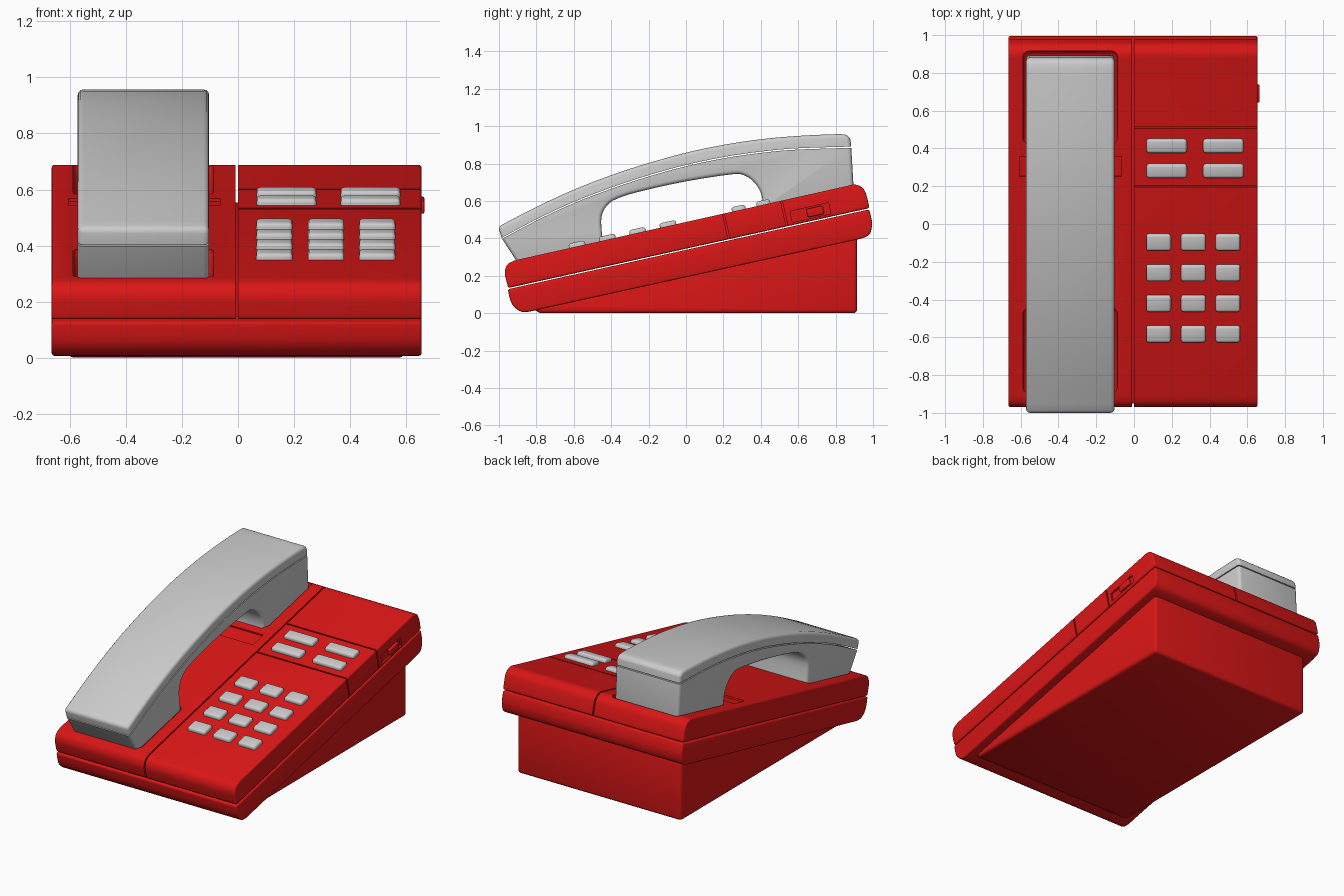
import bpy, bmesh, math
from mathutils import Matrix, Vector

if "Cube" in bpy.data.objects:
    bpy.data.objects.remove(bpy.data.objects["Cube"])

TILT = math.radians(12.6)
RED = bpy.data.materials.new("red_plastic")
RED.diffuse_color = (0.7, 0.008, 0.008, 1)
RED.use_nodes = True
RED.node_tree.nodes["Principled BSDF"].inputs["Base Color"].default_value = RED.diffuse_color


def spline(pts, n=4):
    """Smooth curve through (y, z) points."""
    p = [Vector(q) for q in pts]
    p = [2 * p[0] - p[1]] + p + [2 * p[-1] - p[-2]]
    out = []
    for i in range(1, len(p) - 2):
        a, b, c, d = p[i - 1:i + 3]
        for k in range(n):
            t = k / n
            out.append(0.5 * (2 * b + (c - a) * t + (2 * a - 5 * b + 4 * c - d) * t * t
                              + (3 * b - a - 3 * c + d) * t ** 3))
    return out + [p[-2]]


def new_object(name, bm, bevel=0, mat=None, segments=3):
    bmesh.ops.recalc_face_normals(bm, faces=bm.faces[:])
    me = bpy.data.meshes.new(name)
    bm.to_mesh(me)
    bm.free()
    ob = bpy.data.objects.new(name, me)
    bpy.context.collection.objects.link(ob)
    if mat:
        me.materials.append(mat)
    if bevel:
        m = ob.modifiers.new("round", 'BEVEL')
        m.width, m.segments = bevel, segments
        m.limit_method, m.angle_limit = 'ANGLE', math.radians(55)
        m.use_clamp_overlap = False
    return ob


def extrude(name, profile, x0, x1, bevel=0, mat=None):
    """Side profile of (y, z) points swept across x."""
    bm = bmesh.new()
    f = bm.faces.new([bm.verts.new((x0, p[0], p[1])) for p in profile])
    r = bmesh.ops.extrude_face_region(bm, geom=[f])
    bmesh.ops.translate(bm, vec=(x1 - x0, 0, 0),
                        verts=[v for v in r['geom'] if isinstance(v, bmesh.types.BMVert)])
    return new_object(name, bm, bevel, mat)


def deck_box(name, x, y, size, up=0, bevel=0, mat=None):
    """Box lying on the sloping deck, centre lifted along its normal."""
    bm = bmesh.new()
    bmesh.ops.create_cube(bm, size=1)
    bmesh.ops.scale(bm, vec=size, verts=bm.verts)
    ob = new_object(name, bm, bevel, mat)
    ob.matrix_world = (Matrix.Translation((x, y, 0.487 + math.tan(TILT) * y))
                       @ Matrix.Rotation(TILT, 4, 'X') @ Matrix.Translation((0, 0, up)))
    return ob


cutters = []


def cut(ob, cutter):
    cutter.hide_render = True
    cutters.append(cutter)
    m = ob.modifiers.new("cut", 'BOOLEAN')
    m.operation, m.object, m.solver = 'DIFFERENCE', cutter, 'EXACT'


# wedge stand
extrude("wedge_stand", [(-0.78, 0), (0.915, 0), (0.915, 0.43), (-0.8, 0.06), (-0.83, 0.03)],
        -0.605, 0.595, 0.02, RED)

# lower shell
lower = ([(0.98, 0.555)] + spline([(0.995, 0.49), (0.992, 0.45), (0.975, 0.415), (0.925, 0.396)], 3)
         + spline([(-0.84, 0.008), (-0.88, 0.008), (-0.915, 0.03), (-0.938, 0.065), (-0.953, 0.128)], 3))
extrude("lower_shell", lower, -0.665, 0.655, 0.01, RED)

# upper shell
upper = (spline([(-0.95, 0.135), (-0.967, 0.2), (-0.966, 0.235), (-0.95, 0.265), (-0.91, 0.284)], 3)
         + spline([(0.86, 0.68), (0.905, 0.688), (0.945, 0.67), (0.965, 0.63), (0.981, 0.562)], 3))
deck = extrude("upper_shell", upper, -0.665, 0.655, 0.01, RED)

# panel grooves
cut(deck, deck_box("groove_long", -0.005, 0, (0.009, 2.4, 0.8)))
for y in (0.2, 0.51):
    cut(deck, deck_box("groove_cross", 0.4, y, (0.81, 0.009, 0.5)))

# handset cradle pockets, hook slot and side slider recess
cut(deck, deck_box("pocket_ear", -0.338, 0.67, (0.5, 0.5, 0.07), 0, 0.03))
cut(deck, deck_box("pocket_mouth", -0.338, -0.67, (0.5, 0.46, 0.07), 0, 0.03))
cut(deck, deck_box("hook_slot", -0.335, 0.305, (0.54, 0.11, 0.02)))
cut(deck, deck_box("slider_recess", 0.655, 0.645, (0.024, 0.21, 0.06), -0.095))
deck_box("side_slider", 0.65, 0.67, (0.03, 0.09, 0.045), -0.095, 0.006, RED)

# handset
top = spline([(-1.005, 0.462), (-0.8, 0.568), (-0.6, 0.66), (-0.4, 0.738), (-0.2, 0.803), (0, 0.858),
              (0.2, 0.9), (0.4, 0.93), (0.6, 0.948), (0.8, 0.957), (0.85, 0.955)])
back = spline([(0.875, 0.945), (0.88, 0.92), (0.884, 0.88)], 2) + [Vector((0.897, 0.655))]
under = spline([(0.41, 0.545), (0.41, 0.6), (0.395, 0.655), (0.36, 0.705), (0.315, 0.735),
                (0.25, 0.743), (0, 0.705), (-0.25, 0.65), (-0.37, 0.612), (-0.42, 0.578),
                (-0.448, 0.53), (-0.453, 0.47), (-0.442, 0.36)], 3)
handset = extrude("handset", top + back + under + [(-0.895, 0.262), (-0.985, 0.4)],
                  -0.572, -0.103, 0.02)

# handset seam
seam = spline([(-1.03, 0.372), (-0.8, 0.495), (-0.6, 0.588), (-0.4, 0.665), (-0.2, 0.731), (0, 0.786),
               (0.2, 0.828), (0.4, 0.857), (0.6, 0.875), (0.95, 0.886)])
cut(handset, extrude("seam_cutter", seam + [p + Vector((0, 0.007)) for p in reversed(seam)],
                     -0.65, -0.03))

# number keys and function keys
for y in (-0.095, -0.257, -0.419, -0.581):
    for x in (0.13, 0.314, 0.497):
        deck_box("number_key", x, y, (0.13, 0.09, 0.06), -0.006, 0.014)
for y in (0.415, 0.283):
    for x in (0.173, 0.473):
        deck_box("function_key", x, y, (0.213, 0.075, 0.06), -0.006, 0.014)

# bake modifiers, drop cutters, shade
bpy.context.view_layer.update()
for ob in [o for o in bpy.data.objects if o not in cutters]:
    bpy.ops.object.select_all(action='DESELECT')
    ob.select_set(True)
    bpy.context.view_layer.objects.active = ob
    bpy.ops.object.convert(target='MESH')
    bpy.ops.object.shade_smooth_by_angle(angle=math.radians(35))
for c in cutters:
    bpy.data.objects.remove(c)
